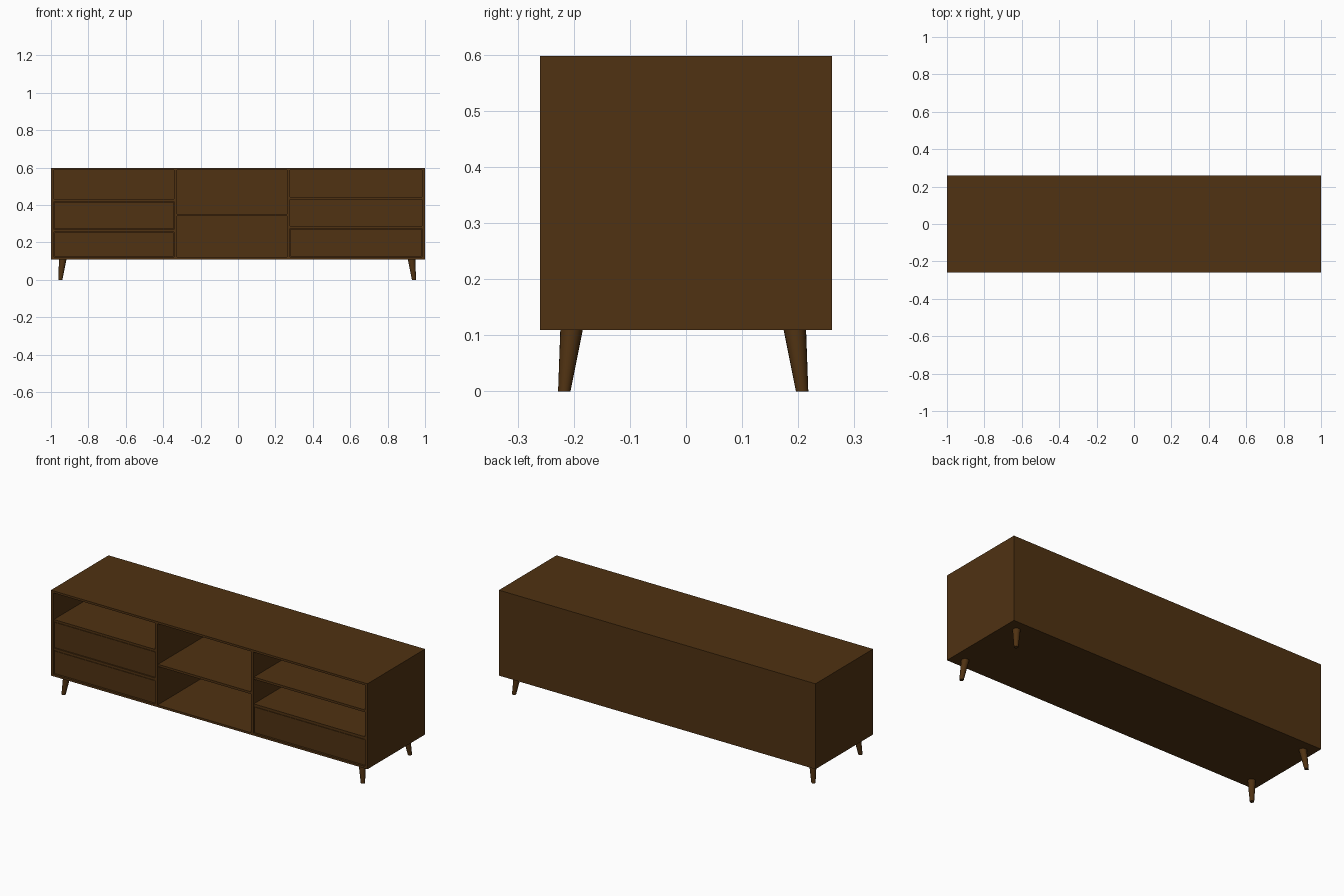
import bpy, bmesh
from mathutils import Vector

if "Cube" in bpy.data.objects:
    bpy.data.objects.remove(bpy.data.objects["Cube"])

# One dark wood colour for the whole cabinet
wood = bpy.data.materials.new("dark walnut wood")
wood.diffuse_color = (0.080, 0.032, 0.006, 1)
wood.use_nodes = True
wood.node_tree.nodes["Principled BSDF"].inputs["Base Color"].default_value = wood.diffuse_color

X, Y, Z0, Z1, T = 1.0, 0.26, 0.11, 0.598, 0.016
BACK = Y - T


def finish(name, bm):
    bmesh.ops.recalc_face_normals(bm, faces=bm.faces)
    mesh = bpy.data.meshes.new(name)
    bm.to_mesh(mesh)
    bm.free()
    mesh.materials.append(wood)
    ob = bpy.data.objects.new(name, mesh)
    bpy.context.collection.objects.link(ob)
    return ob


def box(name, x0, x1, y0, y1, z0, z1):
    bm = bmesh.new()
    bmesh.ops.create_cube(bm, size=1)
    for v in bm.verts:
        v.co = Vector(((x0 + x1) / 2 + v.co.x * (x1 - x0),
                       (y0 + y1) / 2 + v.co.y * (y1 - y0),
                       (z0 + z1) / 2 + v.co.z * (z1 - z0)))
    return finish(name, bm)


def leg(name, top, foot):
    # Splayed, tapered round leg
    bm = bmesh.new()
    bmesh.ops.create_cone(bm, cap_ends=True, segments=20, radius1=0.011,
                          radius2=0.02, depth=1)
    for v in bm.verts:
        high = v.co.z > 0
        c = top if high else foot
        v.co = Vector((c[0] + v.co.x, c[1] + v.co.y, Z0 if high else 0))
    for f in bm.faces:
        f.smooth = len(f.verts) == 4
    finish(name, bm)


# Carcass
box("top_panel", -X, X, -Y, Y, Z1 - 0.012, Z1)
box("bottom_panel", -X, X, -Y, Y, Z0, Z0 + 0.012)
LOW, HIGH = Z0 + 0.012, Z1 - 0.012
box("left_side", -X, -X + T, -Y, Y, LOW, HIGH)
box("right_side", X - T, X, -Y, Y, LOW, HIGH)
box("back_panel", -X + T, X - T, BACK, Y, LOW, HIGH)

# Two upright dividers make three bays
box("left_divider", -0.342, -0.326, -Y, BACK, LOW, HIGH)
box("right_divider", 0.263, 0.279, -Y, BACK, LOW, HIGH)
bays = {"left": (-X + T, -0.342), "middle": (-0.326, 0.263), "right": (0.279, X - T)}

# Shelves: bay, underside, upper face
for i, (bay, z0, z1) in enumerate([("left", 0.420, 0.433), ("left", 0.256, 0.270),
                                   ("middle", 0.340, 0.353),
                                   ("right", 0.429, 0.442), ("right", 0.274, 0.289)]):
    a, b = bays[bay]
    box(f"{bay}_shelf_{i}", a, b, -Y + 0.004, BACK, z0, z1)

# Drawer fronts, set just inside the carcass with narrow gaps
g = 0.003
for name, bay, z0, z1 in [("upper_left_drawer", "left", 0.270, 0.420),
                          ("lower_left_drawer", "left", LOW, 0.256),
                          ("right_drawer", "right", LOW, 0.274)]:
    a, b = bays[bay]
    box(name, a + g, b - g, -Y + 0.006, BACK - 0.02, z0 + g, z1 - g)

# Legs
for side, xt, xf in [("left", -0.937, -0.950), ("right", 0.928, 0.941)]:
    leg(f"{side}_front_leg", (xt, -0.204), (xf, -0.217))
    leg(f"{side}_back_leg", (xt, 0.194), (xf, 0.207))
